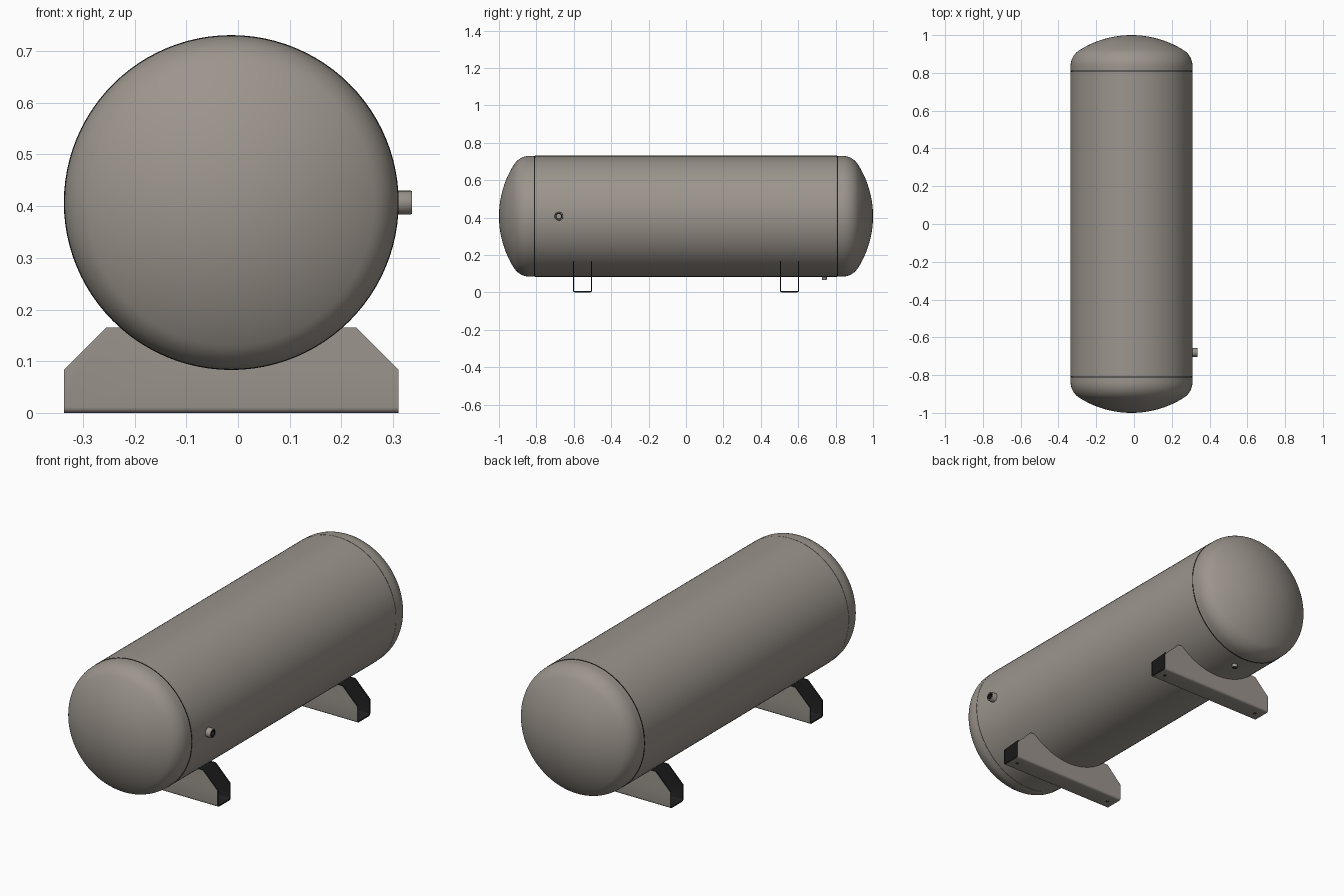
import bpy, bmesh, math
from mathutils import Matrix, Vector

cube = bpy.data.objects.get("Cube")
if cube:
    bpy.data.objects.remove(cube, do_unlink=True)

CX, CZ, R = -0.013, 0.407, 0.324      # tank axis and radius
GREY, DARK = 0, 1


def material(name, rgb):
    m = bpy.data.materials.new(name)
    m.use_nodes = True
    m.diffuse_color = (*rgb, 1)
    m.node_tree.nodes["Principled BSDF"].inputs["Base Color"].default_value = (*rgb, 1)
    return m


MATS = [material("warm grey steel", (0.33, 0.30, 0.265)),
        material("dark steel edge", (0.015, 0.015, 0.015))]


def add_object(name, bm, matrix=Matrix()):
    bmesh.ops.recalc_face_normals(bm, faces=bm.faces)
    mesh = bpy.data.meshes.new(name)
    bm.to_mesh(mesh)
    bm.free()
    for m in MATS:
        mesh.materials.append(m)
    ob = bpy.data.objects.new(name, mesh)
    ob.matrix_world = matrix
    bpy.context.collection.objects.link(ob)
    return ob


def smooth(ob, degrees=30):
    bpy.ops.object.select_all(action='DESELECT')
    ob.select_set(True)
    bpy.context.view_layer.objects.active = ob
    bpy.ops.object.shade_smooth_by_angle(angle=math.radians(degrees))


def lathe(name, profile, matrix, sides, dark=()):
    """Revolve (radius, height) points about local z; listed segments are dark."""
    bm = bmesh.new()
    rings = []
    for r, h in profile:
        if r == 0:
            rings.append([bm.verts.new((0, 0, h))] * sides)
        else:
            rings.append([bm.verts.new((r * math.cos(a), r * math.sin(a), h))
                          for a in (math.tau * i / sides for i in range(sides))])
    for s, (a, b) in enumerate(zip(rings, rings[1:])):
        for i in range(sides):
            j = (i + 1) % sides
            corners = list(dict.fromkeys((a[i], a[j], b[j], b[i])))
            bm.faces.new(corners).material_index = DARK if s in dark else GREY
    ob = add_object(name, bm, matrix)
    smooth(ob)
    return ob


def prism(name, outline, direction, dark_rule=lambda f: False):
    """Extrude a closed outline along a direction."""
    bm = bmesh.new()
    face = bm.faces.new([bm.verts.new(p) for p in outline])
    geom = bmesh.ops.extrude_face_region(bm, geom=[face])["geom"]
    bmesh.ops.translate(bm, vec=direction, verts=[v for v in geom if isinstance(v, bmesh.types.BMVert)])
    bmesh.ops.recalc_face_normals(bm, faces=bm.faces)
    for f in bm.faces:
        f.material_index = DARK if dark_rule(f) else GREY
    return add_object(name, bm)


# Tank shell
def along_y(y):
    return Matrix.Translation((CX, y, CZ)) @ Matrix.Rotation(-math.pi / 2, 4, 'X')


SEAM = 0.808
lathe("tank_shell", [(R - 0.006, -SEAM), (R, -SEAM), (R, SEAM), (R - 0.006, SEAM)],
      along_y(0), 96, dark=(0, 2))

# Dished heads: dark weld seam, short flange, knuckle arc, crown arc
knuckle, crown = 0.1, 0.518
split = math.asin((R - knuckle) / (crown - knuckle))
profile = [(R - 0.002, SEAM - 0.002), (R - 0.002, SEAM + 0.004), (R - 0.001, SEAM + 0.004)]
for i in range(11):
    a = (math.pi / 2 - split) * i / 10
    profile.append((R - knuckle + (knuckle - 0.001) * math.cos(a), 0.835 + knuckle * math.sin(a)))
for i in range(1, 11):
    a = split * (1 - i / 10)
    profile.append((crown * math.sin(a) if i < 10 else 0, 1 - crown + crown * math.cos(a)))
for name, turn in (("back_head", 0), ("front_head", math.pi)):
    lathe(name, profile, along_y(0) @ Matrix.Rotation(turn, 4, 'X'), 96, dark=(0,))

# Side nozzle and bottom drain, each an open socket
socket = [(1, 0), (1, 0.94), (0.94, 1), (0.8, 1), (0.55, 1), (0.55, 0.3), (0, 0.3)]


def fitting(name, radius, length, matrix):
    lathe(name, [(r * radius, h * length) for r, h in socket], matrix, 24, dark=(3, 4, 5))


fitting("side_nozzle", 0.023, 0.04,
        Matrix.Translation((0.297, -0.68, CZ)) @ Matrix.Rotation(math.pi / 2, 4, 'Y'))
fitting("bottom_drain", 0.013, 0.033,
        Matrix.Translation((CX, 0.74, 0.1)) @ Matrix.Rotation(math.pi, 4, 'X'))

# Saddles: bent sheet channels trimmed to shape, cut by the tank and drilled
HALF, TOP, WIDE, SHEET = 0.324, 0.165, 0.0515, 0.006


def channel_outline(y):
    def corner_path(w, floor, bend):
        pts = [(-w, TOP)]
        for side, start in ((-1, math.pi), (1, 1.5 * math.pi)):
            for i in range(5):
                a = start + math.pi / 8 * i
                pts.append((side * (w - bend) + bend * math.cos(a), floor + bend + bend * math.sin(a)))
        return pts + [(w, TOP)]
    path = corner_path(WIDE, 0, 0.011) + corner_path(WIDE - SHEET, SHEET, 0.005)[::-1]
    return [(CX - HALF, y + p, z) for p, z in path]


def saddle(name, y):
    def inside_or_edge(f):
        c, n = f.calc_center_median(), f.normal
        toward = Vector((0, y - c.y, 0.08 - c.z)).dot(n)
        return abs(n.x) > 0.5 or n.z > 0.9 or toward > 0

    ob = prism(name, channel_outline(y), (2 * HALF, 0, 0), inside_or_edge)
    cutters = []
    for s in (-1, 1):
        tri = [(CX + s * (HALF + 0.02), y - 0.1, 0.063), (CX + s * (HALF + 0.02), y - 0.1, 0.2),
               (CX + s * (HALF - 0.117), y - 0.1, 0.2)]
        cutters.append(prism("corner_cutter", tri, (0, 0.2, 0), lambda f: True))
        cutters.append(lathe("hole_cutter", [(0, -0.02), (0.007, -0.02), (0.007, 0.02), (0, 0.02)],
                             Matrix.Translation((CX + s * (HALF - 0.04), y, 0)), 16, dark=(0, 1, 2)))
    cutters.append(lathe("tank_cutter", [(0, -0.1), (R - 0.001, -0.1), (R - 0.001, 0.1), (0, 0.1)],
                         along_y(y), 96, dark=(0, 1, 2)))
    for c in cutters:
        c.hide_render = True
        mod = ob.modifiers.new("cut", 'BOOLEAN')
        mod.operation, mod.solver, mod.object = 'DIFFERENCE', 'EXACT', c
    # Bake the cuts, then drop the cutters
    bpy.context.view_layer.update()
    baked = bpy.data.meshes.new_from_object(ob.evaluated_get(bpy.context.evaluated_depsgraph_get()))
    ob.modifiers.clear()
    ob.data = baked
    for c in cutters:
        bpy.data.objects.remove(c, do_unlink=True)
    smooth(ob, 25)


saddle("front_saddle", -0.5535)
saddle("back_saddle", 0.5535)
